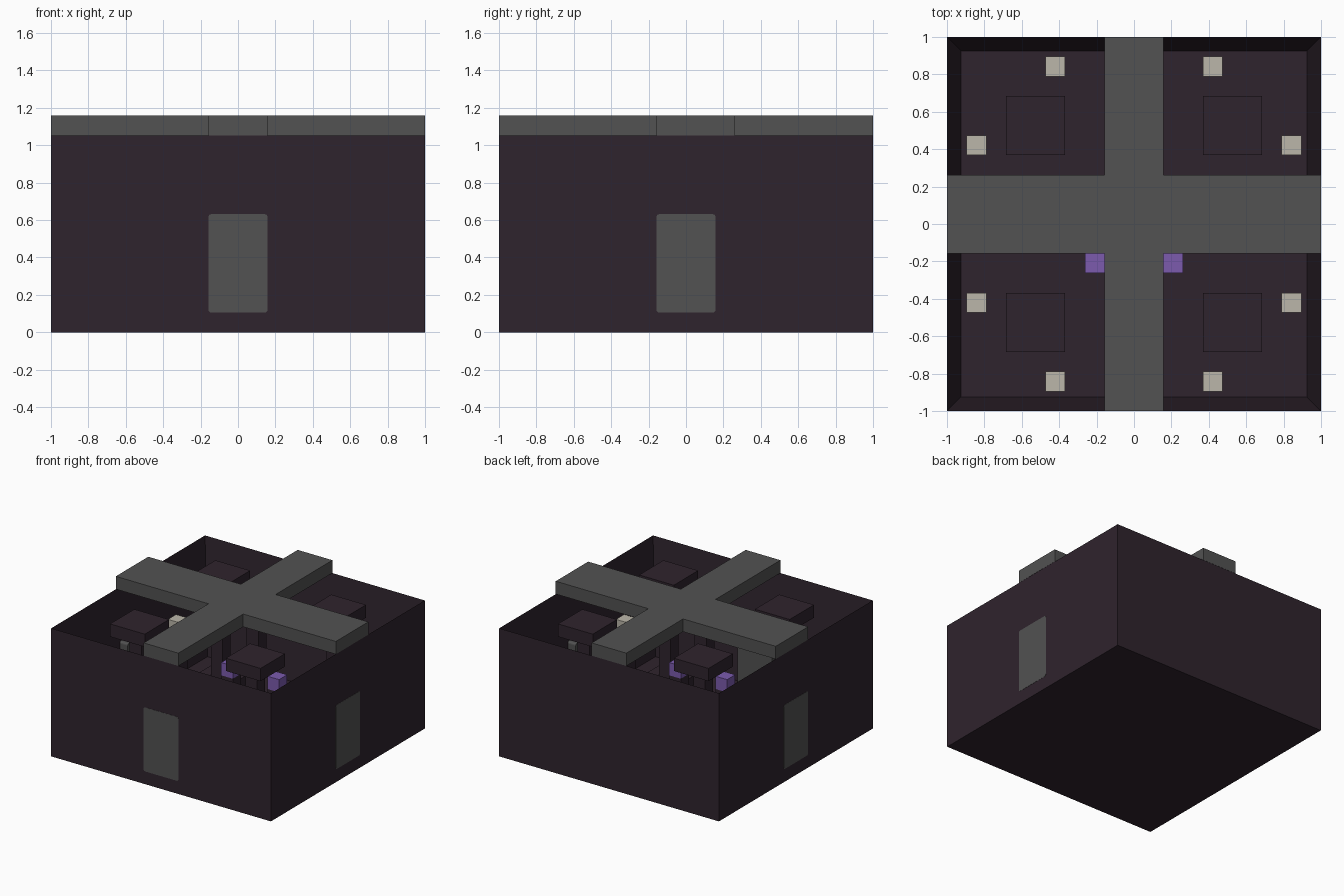
import bpy
import bmesh

cube = bpy.data.objects.get("Cube")
if cube:
    bpy.data.objects.remove(cube, do_unlink=True)

U = 2 / 19  # one building block


def material(name, color):
    mat = bpy.data.materials.new(name)
    mat.use_nodes = True
    mat.diffuse_color = (*color, 1)
    bsdf = mat.node_tree.nodes["Principled BSDF"]
    bsdf.inputs["Base Color"].default_value = (*color, 1)
    bsdf.inputs["Roughness"].default_value = 0.9
    return mat


DARK = material("dark plum stone", (0.028, 0.017, 0.026))
GREY = material("grey stone", (0.085, 0.085, 0.085))
BONE = material("bone white", (0.50, 0.47, 0.40))
PURPLE = material("purple crystal", (0.20, 0.105, 0.42))


def finish(name, bm, mat):
    bmesh.ops.recalc_face_normals(bm, faces=bm.faces)
    mesh = bpy.data.meshes.new(name)
    bm.to_mesh(mesh)
    bm.free()
    mesh.materials.append(mat)
    obj = bpy.data.objects.new(name, mesh)
    bpy.context.collection.objects.link(obj)
    return obj


def box_bm(center, size):
    bm = bmesh.new()
    bmesh.ops.create_cube(bm, size=1)
    bmesh.ops.scale(bm, vec=size, verts=bm.verts)
    bmesh.ops.translate(bm, vec=center, verts=bm.verts)
    return bm


def block(name, x, y, z0, z1, width, mat):
    """Upright square block, measured in building blocks."""
    size = (width * U, width * U, (z1 - z0) * U)
    return finish(name, box_bm((x * U, y * U, (z0 + z1) / 2 * U), size), mat)


# Open-topped hall: one box with its top inset and pushed down to the floor
bm = box_bm((0, 0, 5 * U), (1.997, 1.997, 10 * U))
top = max(bm.faces, key=lambda f: f.calc_center_median().z)
bmesh.ops.inset_region(bm, faces=[top], thickness=U)
bmesh.ops.translate(bm, vec=(0, 0, -9 * U), verts=top.verts)
finish("hall_walls", bm, DARK)

# Cross-shaped roof beam
a, b, c, e = 1.5 * U, 1.5 * U, 2.5 * U, 1.0
outline = [(-a, -e), (a, -e), (a, -b), (e, -b), (e, c), (a, c),
           (a, e), (-a, e), (-a, c), (-e, c), (-e, -b), (-a, -b)]
bm = bmesh.new()
face = bm.faces.new([bm.verts.new((x, y, 10 * U)) for x, y in outline])
side = bmesh.ops.extrude_face_region(bm, geom=[face])["geom"]
bmesh.ops.translate(bm, vec=(0, 0, U),
                    verts=[v for v in side if isinstance(v, bmesh.types.BMVert)])
finish("roof_cross", bm, GREY)


# Doors through the front and both side walls, with softened corners
def door(name, dx, dy):
    thick, wide = U + 0.003, 3 * U
    mid = 1 - thick / 2
    size = (thick if dx else wide, thick if dy else wide, 5 * U)
    bm = box_bm((dx * mid, dy * mid, 3.5 * U), size)
    axis = 0 if dx else 1
    edges = [ed for ed in bm.edges
             if abs(ed.verts[0].co[axis] - ed.verts[1].co[axis]) > 0.01]
    bmesh.ops.bevel(bm, geom=edges, offset=0.015, segments=3,
                    profile=0.5, affect='EDGES')
    finish(name, bm, GREY)


door("front_door", 0, -1)
door("left_door", 1, 0)
door("right_door", -1, 0)

# Everything inside repeats in the four quarters
for sx, side in ((1, "left"), (-1, "right")):
    for sy, end in ((-1, "front"), (1, "back")):
        tag = f"{end}_{side}"
        # Column with wide base and capital
        block(f"column_base_{tag}", 5 * sx, 5 * sy, 1, 2, 3, DARK)
        block(f"column_shaft_{tag}", 5 * sx, 5 * sy, 2, 9, 1, DARK)
        block(f"column_capital_{tag}", 5 * sx, 5 * sy, 9, 10, 3, DARK)
        # Pale lamps on posts along the walls
        for i, (px, py) in enumerate(((4, 8), (8, 4))):
            block(f"lamp_post_{tag}_{i}", px * sx, py * sy, 1, 5, 1, DARK)
            block(f"lamp_{tag}_{i}", px * sx, py * sy, 5, 6, 1, BONE)
        # Crystals on posts around the centre
        block(f"crystal_post_{tag}", 2 * sx, 2 * sy, 1, 4, 1, DARK)
        block(f"crystal_{tag}", 2 * sx, 2 * sy, 4, 5, 1, PURPLE)
